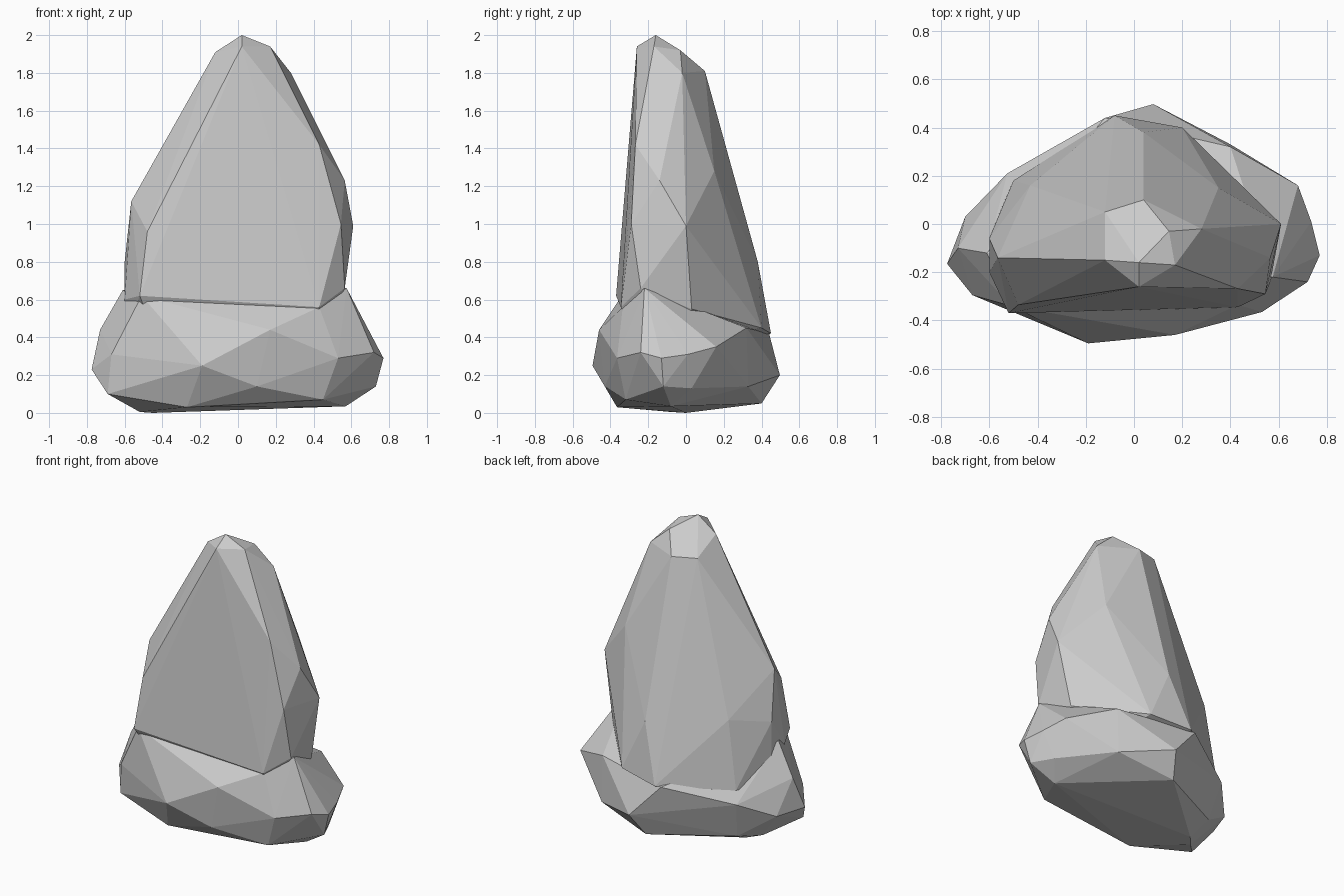
import bpy, bmesh


def hull(name, points):
    """Flat-faceted convex chunk of stone wrapped around its corner points."""
    bm = bmesh.new()
    for p in points:
        bm.verts.new(p)
    res = bmesh.ops.convex_hull(bm, input=bm.verts[:])
    junk = {e for e in res["geom_interior"] + res["geom_unused"]
            if isinstance(e, bmesh.types.BMVert)}
    bmesh.ops.delete(bm, geom=list(junk), context='VERTS')
    bmesh.ops.recalc_face_normals(bm, faces=bm.faces[:])
    me = bpy.data.meshes.new(name)
    bm.to_mesh(me)
    bm.free()
    ob = bpy.data.objects.new(name, me)
    bpy.context.collection.objects.link(ob)
    return ob


# Tall tapering slab: blunt peak, flat front, sloping back
peak = [(.02, -.16, 2), (-.12, -.15, 1.91), (.02, -.26, 1.94), (.17, -.17, 1.94),
        (.145, -.03, 1.92), (.28, -.02, 1.80), (.04, .10, 1.81), (-.12, .05, 1.82)]
front = [(.43, -.268, 1.42), (.545, -.29, 1.0), (-.48, -.335, .96),
         (-.52, -.37, .62), (.43, -.345, .56)]
sides = [(.565, -.14, 1.23), (.61, 0, .99), (.565, -.24, .66), (.53, .03, .55),
         (-.565, -.14, 1.12), (-.60, -.06, .80), (-.60, -.2, .6), (-.6, -.05, .4)]
back = [(.35, .15, 1.28), (.40, .19, .75), (.04, .38, .80), (-.43, .16, .85),
        (-.08, .45, .42), (.2, .40, .45), (-.5, .18, .4), (.4, -.2, .3), (-.4, -.2, .3)]
slab = hull("standing_rock", peak + front + sides + back)

# Flared foot: upper shoulder, widest belt, undercut bottom
shoulder = [(-.51, -.34, .62), (.43, -.335, .56), (.575, -.22, .66), (.17, -.46, .44),
            (-.61, -.12, .65), (-.73, -.10, .44), (.40, .32, .45), (-.12, .44, .42)]
belt = [(-.19, -.495, .25), (.53, -.365, .29), (.72, -.24, .32), (.77, -.13, .29),
        (.735, .01, .31), (.68, .16, .35), (.08, .497, .20), (-.525, .21, .32),
        (-.70, .03, .22), (-.775, -.165, .23), (-.67, -.295, .31)]
bottom = [(-.69, -.27, .10), (-.27, -.365, .03), (.10, -.43, .14), (.45, -.32, .07),
          (.73, -.12, .14), (.66, .03, .13), (.57, -.08, .035), (.40, .33, .14),
          (.02, .40, .05), (-.52, -.08, .005), (-.45, 0, 0), (-.48, .14, .07)]
foot = hull("rock_foot", shoulder + belt + bottom)
foot.hide_render = True

# Fuse both chunks into one stone
mod = slab.modifiers.new("fuse", 'BOOLEAN')
mod.operation = 'UNION'
mod.solver = 'EXACT'
mod.object = foot
bpy.context.view_layer.objects.active = slab
slab.select_set(True)
bpy.ops.object.modifier_apply(modifier=mod.name)
bpy.data.objects.remove(foot)
